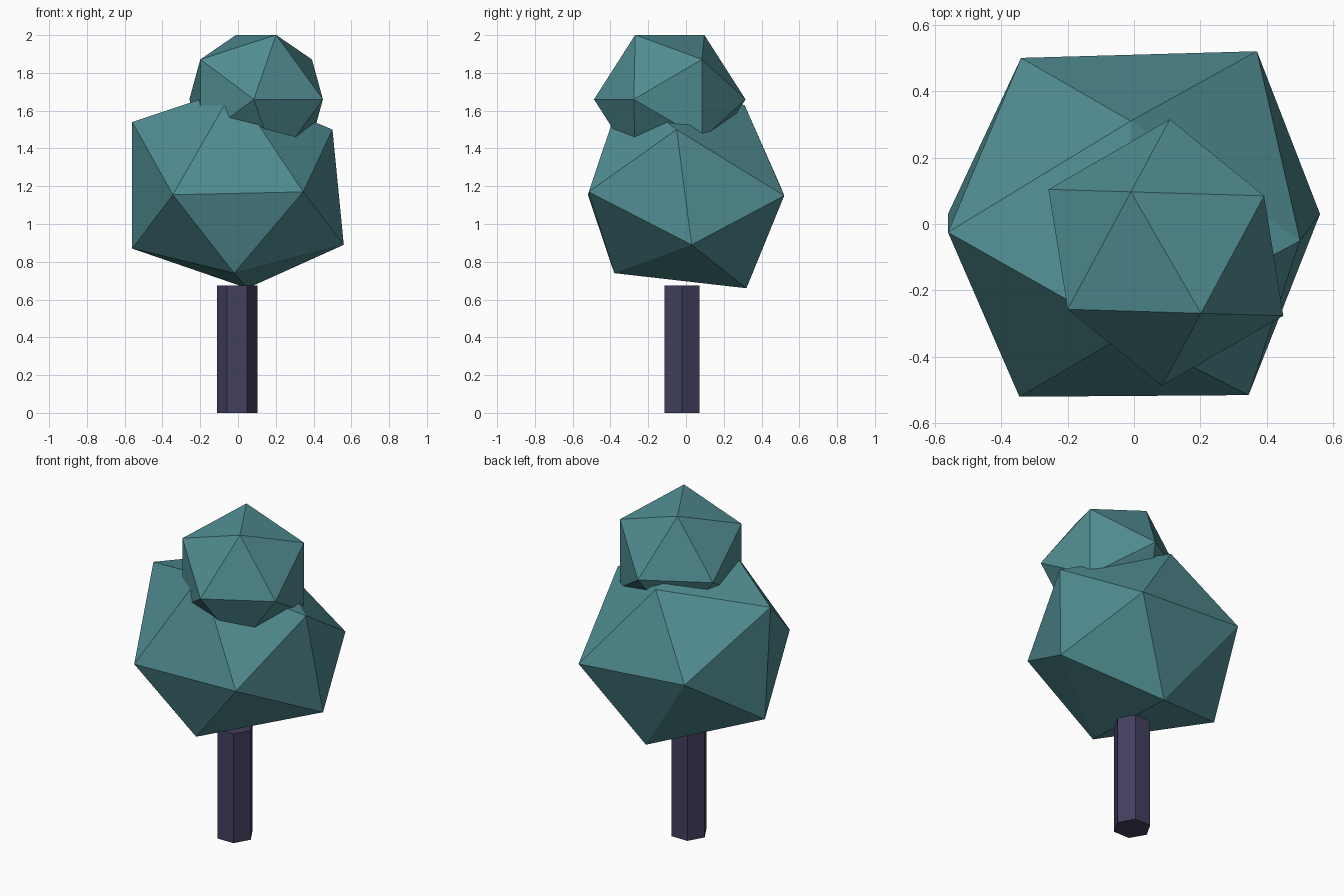
import bpy
import bmesh
import math
from mathutils import Matrix, Vector

cube = bpy.data.objects.get("Cube")
if cube:
    bpy.data.objects.remove(cube, do_unlink=True)


def make_material(name, rgb):
    mat = bpy.data.materials.new(name)
    mat.use_nodes = True
    colour = (*rgb, 1.0)
    mat.diffuse_color = colour
    bsdf = next(n for n in mat.node_tree.nodes if n.type == "BSDF_PRINCIPLED")
    bsdf.inputs["Base Color"].default_value = colour
    bsdf.inputs["Roughness"].default_value = 0.9
    return mat


def finish(name, bm, material):
    bmesh.ops.recalc_face_normals(bm, faces=bm.faces)
    mesh = bpy.data.meshes.new(name)
    bm.to_mesh(mesh)
    bm.free()
    mesh.materials.append(material)
    obj = bpy.data.objects.new(name, mesh)
    bpy.context.collection.objects.link(obj)
    return obj


def hull(name, points, material):
    """Flat-faced solid wrapped around a handful of corner points."""
    bm = bmesh.new()
    for point in points:
        bm.verts.new(point)
    bmesh.ops.convex_hull(bm, input=bm.verts)
    return finish(name, bm, material)


def icosahedron_points(edge):
    """Corners of a regular icosahedron with an edge lying level on top."""
    half = edge / 2
    long = half * (1 + math.sqrt(5)) / 2
    points = []
    for a in (-half, half):
        for b in (-long, long):
            points += [Vector((0, a, b)), Vector((a, b, 0)), Vector((b, 0, a))]
    return points


leaf_teal = make_material("leaf teal", (0.080, 0.262, 0.283))
bark_violet = make_material("bark violet", (0.054, 0.050, 0.112))

# Six-sided trunk with corners toward the left and right
bm = bmesh.new()
height = 0.675
place = Matrix.Translation((-0.005, -0.022, height / 2)) @ Matrix.Rotation(math.radians(30), 4, "Z")
bmesh.ops.create_cone(bm, cap_ends=True, segments=6, radius1=0.107, radius2=0.107,
                      depth=height, matrix=place)
# Put a corner exactly on the x axis, whichever way the ring starts
if not any(abs(v.co.y + 0.022) < 0.001 for v in bm.verts):
    bmesh.ops.rotate(bm, verts=bm.verts, cent=(-0.005, -0.022, 0),
                     matrix=Matrix.Rotation(math.radians(30), 3, "Z"))
finish("trunk", bm, bark_violet)

# Large lower crown: a slightly uneven icosahedron
crown_corners = [
    (-0.02, -0.33, 1.72), (-0.01, 0.31, 1.63),    # top ridge
    (-0.56, -0.025, 1.54), (0.50, -0.05, 1.50),   # upper sides
    (-0.345, -0.52, 1.155), (0.345, -0.515, 1.17),  # front
    (-0.34, 0.50, 1.20), (0.37, 0.52, 1.15),      # back
    (-0.56, 0.03, 0.87), (0.56, 0.03, 0.89),      # lower sides
    (-0.02, -0.38, 0.74), (0.05, 0.32, 0.66),     # bottom ridge
]
hull("lower_crown", crown_corners, leaf_teal)

# Small upper crown: a regular icosahedron turned about the vertical
turn = Matrix.Rotation(math.radians(30), 3, "Z")
centre = Vector((0.096, -0.086, 1.66))
hull("upper_crown", [turn @ p + centre for p in icosahedron_points(0.422)], leaf_teal)
